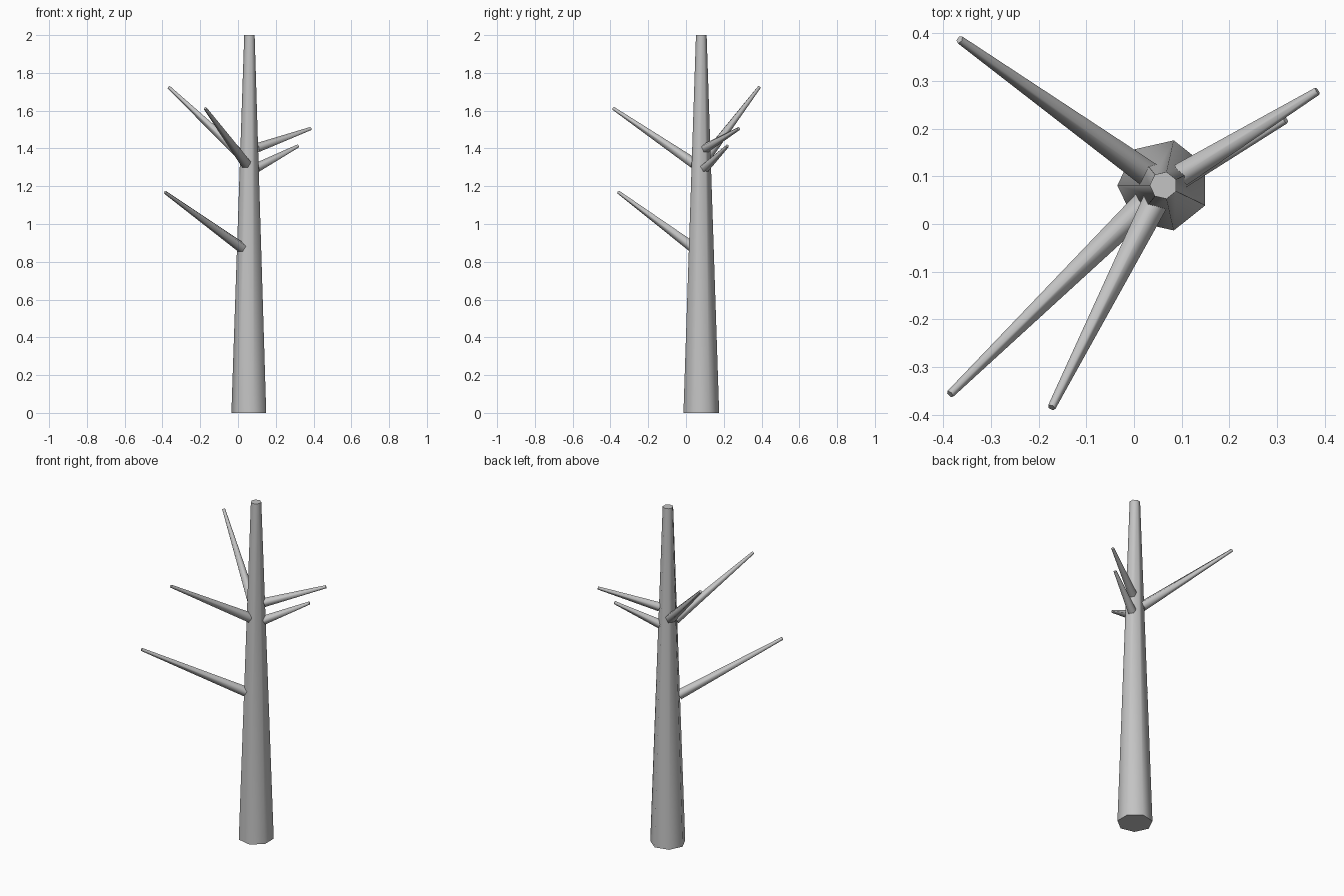
import bpy
import bmesh
import math
from mathutils import Vector, Matrix

if "Cube" in bpy.data.objects:
    bpy.data.objects.remove(bpy.data.objects["Cube"])

bark = bpy.data.materials.new("grey_bark")
bark.diffuse_color = (0.55, 0.55, 0.55, 1)
bark.use_nodes = True
bark.node_tree.nodes["Principled BSDF"].inputs["Base Color"].default_value = bark.diffuse_color


def tapered_limb(name, start, end, r_start, r_end, sides, first_angle):
    """Closed tapered prism from start to end; angles are measured around its axis."""
    start, end = Vector(start), Vector(end)
    axis = (end - start).normalized()
    if abs(axis.z) > 0.99:
        side, up = Vector((1, 0, 0)), Vector((0, 1, 0))
    else:
        side = axis.cross(Vector((0, 0, 1))).normalized()
        up = side.cross(axis)
    bm = bmesh.new()
    rings = []
    for centre, radius in ((start, r_start), (end, r_end)):
        ring = []
        for i in range(sides):
            a = first_angle + 2 * math.pi * i / sides
            ring.append(bm.verts.new(centre + radius * (side * math.cos(a) + up * math.sin(a))))
        rings.append(ring)
    low, high = rings
    for i in range(sides):
        j = (i + 1) % sides
        bm.faces.new((low[i], low[j], high[j], high[i]))
    bm.faces.new(low[::-1])
    bm.faces.new(high)
    bmesh.ops.recalc_face_normals(bm, faces=bm.faces)
    # smooth sides, crisp flat end caps
    for f in bm.faces:
        f.smooth = len(f.verts) == 4
    for e in bm.edges:
        e.smooth = all(f.smooth for f in e.link_faces)
    mesh = bpy.data.meshes.new(name)
    bm.to_mesh(mesh)
    bm.free()
    mesh.materials.append(bark)
    obj = bpy.data.objects.new(name, mesh)
    bpy.context.collection.objects.link(obj)
    return obj


# Seven-sided trunk
tapered_limb("trunk", (0.062, 0.081, 0), (0.062, 0.081, 2), 0.097, 0.029, 7, math.pi)

# Branches: name, root, tip, root radius
branches = [
    ("low_branch", (0.02, 0.04, 0.875), (-0.386, -0.357, 1.168), 0.029),
    ("front_branch", (0.043, 0.043, 1.32), (-0.173, -0.385, 1.612), 0.029),
    ("back_left_branch", (0.03, 0.104, 1.352), (-0.366, 0.387, 1.724), 0.029),
    ("upper_right_branch", (0.1, 0.104, 1.402), (0.385, 0.279, 1.505), 0.026),
    ("lower_right_branch", (0.1, 0.1, 1.298), (0.318, 0.219, 1.413), 0.026),
]
for name, root, tip, radius in branches:
    tapered_limb(name, root, tip, radius, 0.009, 5, math.pi / 2)
